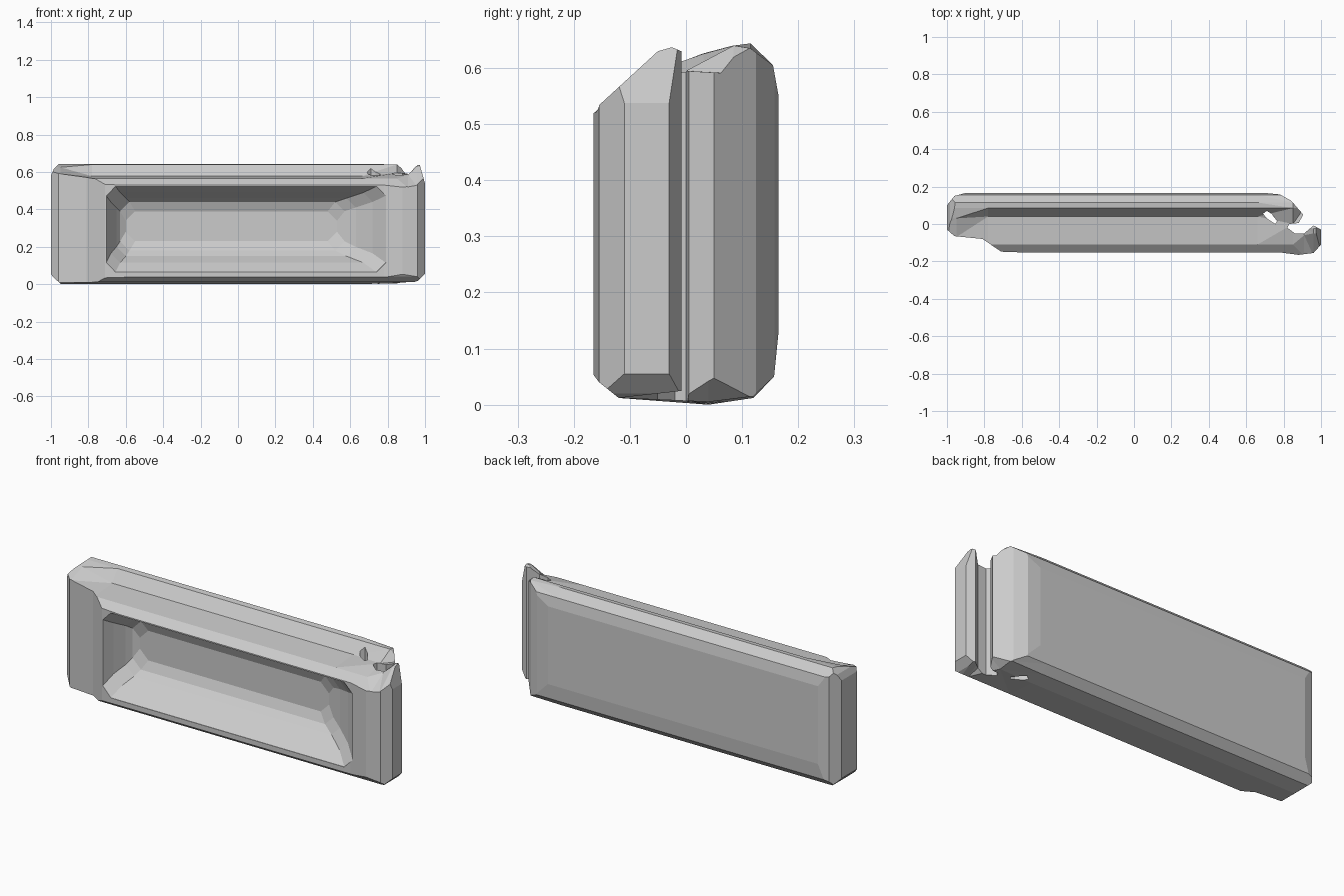
import bpy, bmesh

if "Cube" in bpy.data.objects:
    bpy.data.objects.remove(bpy.data.objects["Cube"])


def loft(name, rings):
    """Closed solid through rings of equal point count."""
    bm = bmesh.new()
    rows = [[bm.verts.new(p) for p in r] for r in rings]
    n = len(rows[0])
    for a, b in zip(rows, rows[1:]):
        for i in range(n):
            j = (i + 1) % n
            bm.faces.new((a[i], a[j], b[j], b[i]))
    caps = [bm.faces.new(rows[0]), bm.faces.new(rows[-1])]
    bmesh.ops.triangulate(bm, faces=caps)
    # Warped side quads are split so the cuts stay clean
    bmesh.ops.triangulate(bm, faces=[f for f in bm.faces if len(f.verts) == 4])
    bmesh.ops.recalc_face_normals(bm, faces=bm.faces)
    me = bpy.data.meshes.new(name)
    bm.to_mesh(me)
    bm.free()
    ob = bpy.data.objects.new(name, me)
    bpy.context.collection.objects.link(ob)
    return ob


def combine(target, tool, operation):
    mod = target.modifiers.new(tool.name, 'BOOLEAN')
    mod.operation = operation
    mod.solver = 'EXACT'
    mod.object = tool
    bpy.context.view_layer.objects.active = target
    bpy.ops.object.modifier_apply(modifier=mod.name)
    bpy.data.objects.remove(tool)


def upright(name, outline, z0=-.1, z1=.8):
    return loft(name, [[(x, y, z) for x, y in outline] for z in (z0, z1)])


# Plan outline, with the notch that separates the end hook from the case
body = upright("case_body", [
    (-1, -.03), (-.96, -.065), (-.81, -.08), (-.71, -.148), (-.6, -.152),
    (.65, -.152), (.78, -.152), (.88, -.165), (.96, -.155), (1, -.11),
    (1, -.03), (.96, -.008), (.91, -.05), (.86, -.05), (.82, -.02),
    (.83, .0), (.88, .005), (.905, .05), (.84, .125), (.78, .158),
    (.7, .166), (-.9, .166), (-.96, .15), (-1, .1)])

# Cross-section along the length: stepped top, rounded edges
section = [(-.17, .06), (-.155, .04), (-.12, .012), (.04, 0), (.12, .012),
           (.157, .05), (.165, .13), (.165, .55), (.155, .605), (.115, .644),
           (.085, .64), (.04, .578), (-.11, .565), (-.17, .515)]


def ring(x, **changes):
    pts = list(section)
    for key, p in changes.items():
        pts[int(key[1:])] = p
    return [(x, y, z) for y, z in pts]


hook_top = dict(p3=(.04, .05), p4=(.12, .055), p8=(.155, .54), p9=(.115, .575),
                p10=(.085, .59), p11=(-.01, .595), p12=(-.06, .585), p13=(-.17, .515))
hook_tip = dict(hook_top, p3=(.04, .03), p11=(-.025, .637), p12=(-.05, .63), p13=(-.17, .52))
profile = loft("section_profile", [
    ring(-1.1, p11=(.03, .63), p12=(-.07, .59)),
    ring(-.95, p11=(.03, .625), p12=(-.07, .59)),
    ring(-.78), ring(.66),
    ring(.85, p11=(.0, .595), p3=(.04, .005), p4=(.12, .015), p9=(.115, .635)),
    ring(.91, **hook_top), ring(.96, **hook_tip), ring(1.1, **hook_tip)])
combine(body, profile, 'INTERSECT')

# Chamfered ends seen from the front
ends = [(-1.005, .06), (-.985, .035), (-.94, -.005), (.9, -.005), (.965, .02),
        (1.005, .06), (1.005, .52), (.97, .645), (.94, .66), (-.94, .66),
        (-.985, .615), (-1.005, .57)]
combine(body, loft("end_profile", [[(x, y, z) for x, z in ends] for y in (-.3, .3)]),
        'INTERSECT')

# Small slot running down beside the hook
combine(body, upright("slot", [(.69, .055), (.71, .03), (.755, .0), (.765, .015),
                               (.735, .055), (.71, .07)]), 'DIFFERENCE')


# Deep front recess, tapering towards its floor
def frame(y, x0, x1, z0, z1, c):
    return [(x, y, z) for x, z in (
        (x0 + c, z0), (x1 - c, z0), (x1, z0 + c), (x1, z1 - c),
        (x1 - c, z1), (x0 + c, z1), (x0, z1 - c), (x0, z0 + c))]


combine(body, loft("recess", [
    frame(-.22, -.71, .80, .06, .528, .05),
    frame(-.15, -.705, .79, .065, .523, .05),
    frame(-.09, -.68, .72, .115, .49, .05),
    frame(-.03, -.65, .63, .15, .46, .05),
    frame(.0, -.63, .57, .18, .44, .05),
    frame(.02, -.60, .53, .23, .39, .05)]), 'DIFFERENCE')
